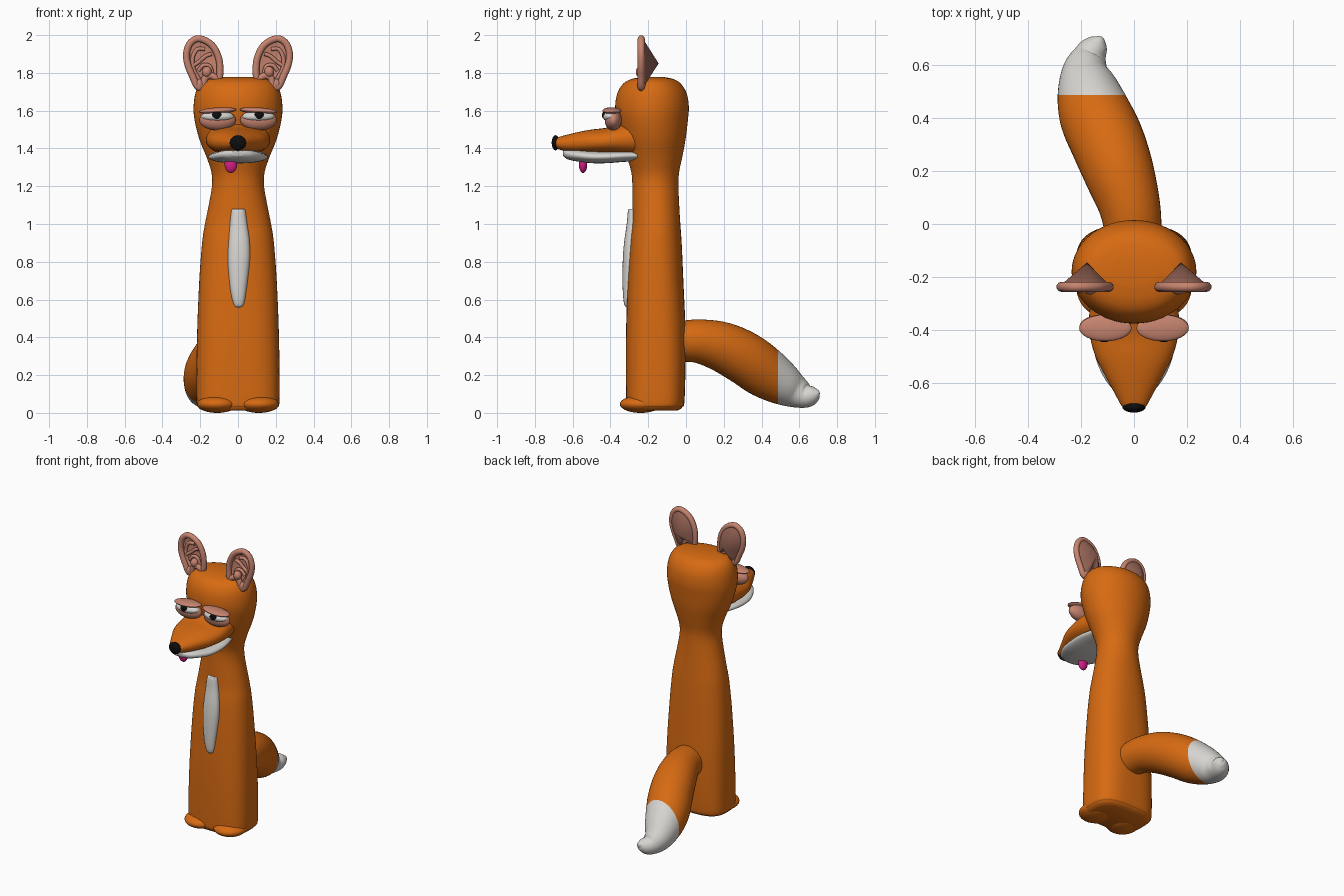
import bpy, bmesh
from math import sin, cos, pi, copysign, radians
from mathutils import Vector

cube = bpy.data.objects.get("Cube")
if cube:
    bpy.data.objects.remove(cube, do_unlink=True)


def material(name, r, g, b):
    m = bpy.data.materials.new(name)
    m.use_nodes = True
    m.diffuse_color = (r, g, b, 1)
    m.node_tree.nodes["Principled BSDF"].inputs["Base Color"].default_value = (r, g, b, 1)
    return m


ORANGE = material("orange fur", 0.68, 0.145, 0.006)
WHITE = material("white fur", 0.68, 0.66, 0.63)
SKIN = material("pink skin", 0.57, 0.23, 0.16)
EAR_BACK = material("dark ear skin", 0.30, 0.125, 0.09)
BLACK = material("black", 0.004, 0.004, 0.004)
PINK = material("tongue pink", 0.68, 0.012, 0.24)
X, Y, Z = Vector((1, 0, 0)), Vector((0, 1, 0)), Vector((0, 0, 1))


def smooth_rows(rows, closed=False, steps=5):
    """Catmull-Rom interpolation through rows of numbers."""
    rows = [Vector(r) for r in rows]
    n, out = len(rows), []
    pick = (lambda i: rows[i % n]) if closed else (lambda i: rows[min(max(i, 0), n - 1)])
    for i in range(n if closed else n - 1):
        a, b, c, d = (pick(i + k) for k in (-1, 0, 1, 2))
        for s in range(steps):
            t = s / steps
            out.append(b + (c - a) * (t / 2) + (a * 2 - b * 5 + c * 4 - d) * (t * t / 2)
                       + (b * 3 - a - c * 3 + d) * (t ** 3 / 2))
    return out if closed else out + [rows[-1]]


def finish(ob, *mats):
    for m in mats:
        ob.data.materials.append(m)
    bpy.ops.object.select_all(action='DESELECT')
    ob.select_set(True)
    bpy.context.view_layer.objects.active = ob
    bpy.ops.object.shade_smooth_by_angle(angle=radians(50))
    return ob


def from_bmesh(name, bm, *mats):
    bmesh.ops.recalc_face_normals(bm, faces=bm.faces)
    mesh = bpy.data.meshes.new(name)
    bm.to_mesh(mesh)
    bm.free()
    ob = bpy.data.objects.new(name, mesh)
    bpy.context.collection.objects.link(ob)
    return finish(ob, *mats)


def loft(rows, axes=None, sides=40):
    """Rows are x, y, z, half width, half height, squareness."""
    rows = smooth_rows(rows)
    bm, rings = bmesh.new(), []
    for i, r in enumerate(rows):
        c = Vector(r[:3])
        if axes:
            u, v = axes
        else:
            t = Vector(rows[min(i + 1, len(rows) - 1)][:3]) - Vector(rows[max(i - 1, 0)][:3])
            u = t.cross(Z).normalized()
            v = u.cross(t).normalized()
        ring = []
        for k in range(sides):
            a, e = 2 * pi * k / sides, 2 / r[5]
            p = copysign(abs(cos(a)) ** e, cos(a))
            q = copysign(abs(sin(a)) ** e, sin(a))
            ring.append(bm.verts.new(c + u * (r[3] * p) + v * (r[4] * q)))
        rings.append(ring)
    for a, b in zip(rings, rings[1:]):
        for k in range(sides):
            j = (k + 1) % sides
            bm.faces.new((a[k], a[j], b[j], b[k]))
    bm.faces.new(rings[0])
    bm.faces.new(rings[-1])
    return bm


def ball(name, loc, radii, mat, tilt=0):
    bpy.ops.mesh.primitive_uv_sphere_add(segments=32, ring_count=18, location=loc,
                                         rotation=(0, tilt, 0))
    ob = bpy.context.object
    ob.name = name
    for v in ob.data.vertices:
        v.co = [c * r for c, r in zip(v.co, radii)]
    return finish(ob, mat)


def tube(name, points, radius, mat, closed=False):
    cu = bpy.data.curves.new(name, 'CURVE')
    cu.dimensions = '3D'
    cu.bevel_depth, cu.bevel_resolution, cu.use_fill_caps = radius, 3, True
    sp = cu.splines.new('POLY')
    pts = smooth_rows(points, closed)
    sp.points.add(len(pts) - 1)
    for p, co in zip(sp.points, pts):
        p.co = (*co, 1)
    sp.use_cyclic_u, sp.use_smooth = closed, True
    ob = bpy.data.objects.new(name, cu)
    bpy.context.collection.objects.link(ob)
    cu.materials.append(mat)


# Body and head: y centre, height, half width, half depth
profile = [(-.17, .012, .185, .125), (-.165, .03, .21, .145), (-.162, .08, .22, .155),
           (-.16, .4, .217, .158), (-.161, .7, .205, .147), (-.16, .9, .19, .137),
           (-.158, 1.0, .175, .128), (-.16, 1.1, .155, .124), (-.162, 1.2, .138, .122),
           (-.163, 1.27, .14, .126), (-.166, 1.35, .165, .145), (-.172, 1.45, .205, .17),
           (-.178, 1.55, .23, .188), (-.18, 1.62, .235, .195), (-.18, 1.69, .226, .184),
           (-.18, 1.74, .203, .155), (-.178, 1.766, .165, .115), (-.176, 1.778, .09, .06)]
body = [(0, y, z, w, d, 2 + max(0, 1 - z / 1.2)) for y, z, w, d in profile]
from_bmesh("body_and_head", loft(body, (X, Y), 56), ORANGE)

# Chest stripe: x centre, y centre, height, half width, half depth
stripe = [(.002, -.30, .558, .012, .012), (.004, -.303, .575, .028, .024),
          (.002, -.302, .65, .043, .033), (.004, -.298, .8, .058, .037),
          (.006, -.293, .9, .056, .035), (.003, -.282, 1.0, .046, .032),
          (.002, -.279, 1.07, .037, .028), (.002, -.279, 1.08, .028, .02)]
from_bmesh("chest_stripe", loft([(*r, 2.3) for r in stripe], (X, Y), 28), WHITE)

# Tail, with its tip coloured beyond a straight cut
path = [(0, -.06, .375, .105), (-.015, .06, .38, .115), (-.055, .19, .35, .132),
        (-.1, .31, .29, .14), (-.145, .41, .22, .137), (-.172, .5, .16, .118),
        (-.182, .575, .115, .09), (-.165, .635, .09, .064), (-.143, .675, .095, .046),
        (-.132, .698, .1, .024), (-.13, .707, .1, .008)]
bm = loft([(x, y, z, r, r, 2) for x, y, z, r in path])
cut = .487
bmesh.ops.bisect_plane(bm, geom=bm.verts[:] + bm.edges[:] + bm.faces[:],
                       plane_co=(0, cut, 0), plane_no=Y)
for f in bm.faces:
    f.material_index = int(f.calc_center_median().y > cut)
from_bmesh("tail", bm, ORANGE, WHITE)

# Snout and jaw: y, half width, top, bottom
snout = [(-.2, .15, 1.56, 1.35), (-.33, .168, 1.535, 1.36), (-.42, .166, 1.51, 1.368),
         (-.5, .145, 1.5, 1.37), (-.57, .11, 1.487, 1.375), (-.64, .072, 1.47, 1.385),
         (-.685, .047, 1.457, 1.4), (-.695, .03, 1.45, 1.41)]
jaw = [(-.24, .13, 1.39, 1.335), (-.34, .154, 1.392, 1.328), (-.42, .157, 1.39, 1.322),
       (-.5, .146, 1.39, 1.322), (-.57, .118, 1.395, 1.33), (-.625, .078, 1.395, 1.342),
       (-.65, .035, 1.39, 1.36)]
for name, rows, mat in (("snout", snout, ORANGE), ("lower_jaw", jaw, WHITE)):
    rows = [(0, y, (t + b) / 2, w, (t - b) / 2, 2.2) for y, w, t, b in rows]
    from_bmesh(name, loft(rows, (X, Z)), mat)
ball("nose", (0, -.69, 1.43), (.044, .021, .04), BLACK)
ball("tongue", (-.038, -.545, 1.315), (.033, .022, .045), PINK)

# Ear shapes as x, z
outline = [(.1, 1.77), (.098, 1.86), (.125, 1.93), (.165, 1.967), (.215, 1.981),
           (.255, 1.955), (.273, 1.9), (.265, 1.84), (.24, 1.78), (.22, 1.735),
           (.2, 1.722), (.184, 1.74), (.172, 1.775), (.14, 1.785)]
inner_ridge = [(.205, 1.765), (.235, 1.82), (.24, 1.88), (.215, 1.925), (.175, 1.925)]
ridge_fork = [(.235, 1.84), (.205, 1.86), (.17, 1.89), (.14, 1.9)]
inner_fold = [(.135, 1.79), (.15, 1.835), (.185, 1.84), (.21, 1.81)]

for side, s in (("left", 1), ("right", -1)):
    # Foot
    ball(side + "_foot", (s * .11, -.24, .046), (.107, .11, .046), ORANGE)

    # Heavy-lidded eye
    ball(side + "_eye_bag", (s * .108, -.385, 1.55), (.097, .045, .055), SKIN)
    ball(side + "_eyeball", (s * .108, -.395, 1.568), (.086, .045, .03), WHITE)
    ball(side + "_pupil", (s * .112, -.43, 1.575), (.026, .015, .021), BLACK)
    ball(side + "_upper_lid", (s * .108, -.392, 1.6), (.099, .05, .017), SKIN, s * .06)

    # Ear: rim, hollow front, pointed back and inner folds
    tube(side + "_ear_rim", [(s * x, -.237, z) for x, z in outline], .019, SKIN, True)
    for part, depth, mat in (("hollow", -.205, SKIN), ("back", -.145, EAR_BACK)):
        bm = bmesh.new()
        edge = [bm.verts.new(p) for p in
                smooth_rows([(s * x, -.228, z) for x, z in outline], True)]
        tip = bm.verts.new((s * .177, depth, 1.85))
        for a, b in zip(edge, edge[1:] + edge[:1]):
            bm.faces.new((a, b, tip))
        ob = from_bmesh(side + "_ear_" + part, bm, mat)
        # Face the hollow forward and the back rearward
        if (ob.data.polygons[0].normal.y < 0) != (part == "hollow"):
            ob.data.flip_normals()
    for part, pts in (("ridge", inner_ridge), ("fork", ridge_fork), ("fold", inner_fold)):
        tube(side + "_ear_" + part, [(s * x, -.226, z) for x, z in pts], .011, SKIN)
    ball(side + "_ear_knob", (s * .165, -.24, 1.805), (.026, .026, .03), SKIN)
    ball(side + "_ear_lobe", (s * .203, -.237, 1.738), (.024, .022, .03), SKIN)
